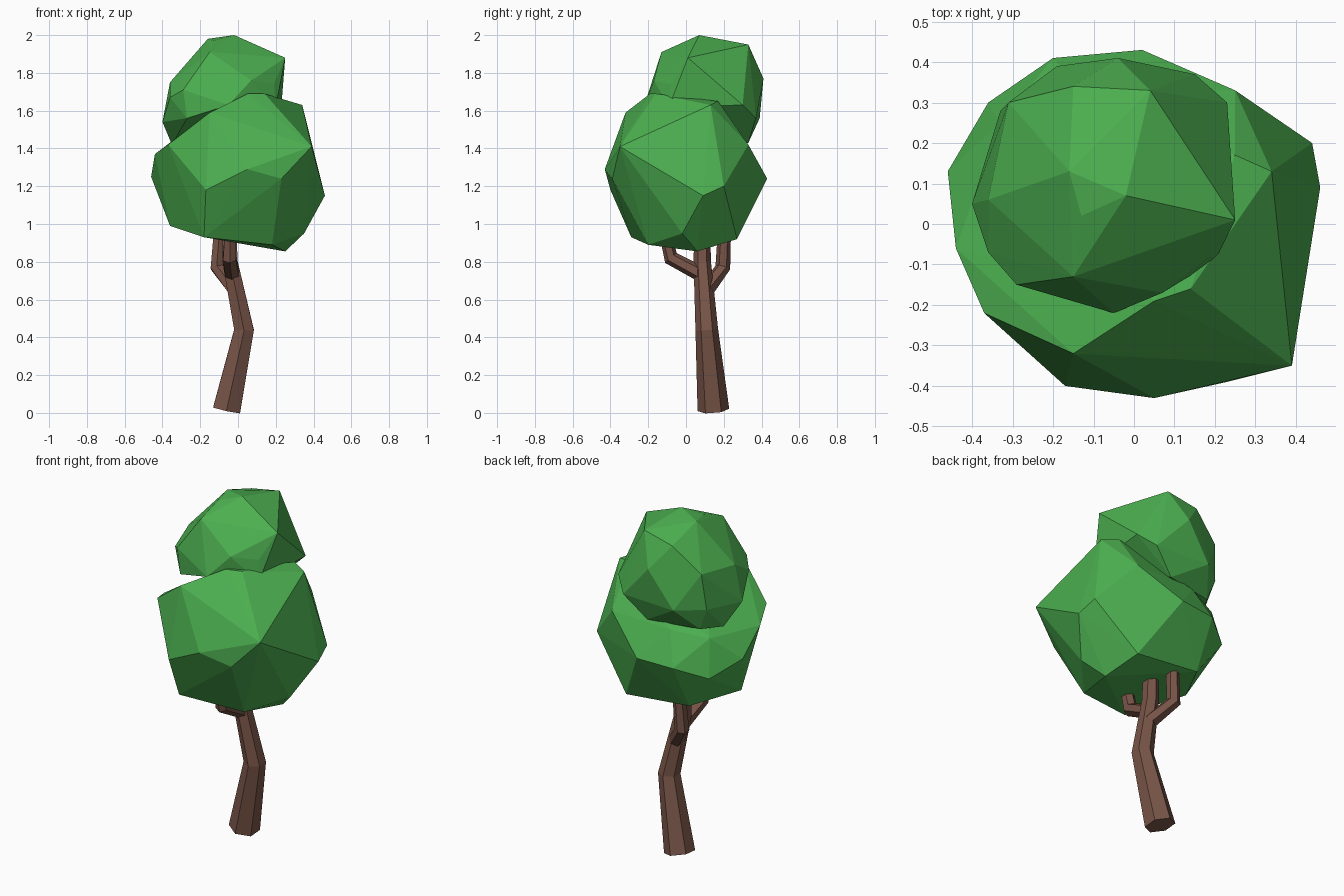
import bpy, bmesh, math
from mathutils import Vector

cube = bpy.data.objects.get("Cube")
if cube:
    bpy.data.objects.remove(cube, do_unlink=True)


def make_material(name, colour):
    material = bpy.data.materials.new(name)
    material.use_nodes = True
    material.diffuse_color = colour
    shader = next(n for n in material.node_tree.nodes if n.type == 'BSDF_PRINCIPLED')
    shader.inputs["Base Color"].default_value = colour
    shader.inputs["Roughness"].default_value = 0.9
    return material


leaf_green = make_material("leaf green", (0.072, 0.429, 0.08, 1))
bark_brown = make_material("bark brown", (0.191, 0.091, 0.065, 1))


def finish(bm, name, material):
    bmesh.ops.recalc_face_normals(bm, faces=bm.faces[:])
    mesh = bpy.data.meshes.new(name)
    bm.to_mesh(mesh)
    bm.free()
    mesh.materials.append(material)
    obj = bpy.data.objects.new(name, mesh)
    bpy.context.scene.collection.objects.link(obj)
    return obj


def faceted_clump(name, corners):
    """Low-poly foliage: the convex skin around a few corner points."""
    bm = bmesh.new()
    for corner in corners:
        bm.verts.new(corner)
    bmesh.ops.convex_hull(bm, input=bm.verts[:])
    loose = [v for v in bm.verts if not v.link_faces]
    bmesh.ops.delete(bm, geom=loose, context='VERTS')
    return finish(bm, name, leaf_green)


def limb(name, path, radii, sides=6):
    """Tapered, angular limb swept along a short path."""
    bm = bmesh.new()
    points = [Vector(p) for p in path]
    rings = []
    for i, (centre, radius) in enumerate(zip(points, radii)):
        before = points[max(i - 1, 0)]
        after = points[min(i + 1, len(points) - 1)]
        along = (after - before).normalized()
        side = Vector((0, 1, 0)).cross(along)
        if side.length < 0.5:
            side = Vector((1, 0, 0))
        side.normalize()
        other = along.cross(side)
        ring = []
        for k in range(sides):
            angle = math.tau * (k + 0.5) / sides
            offset = side * math.cos(angle) + other * math.sin(angle)
            ring.append(bm.verts.new(centre + offset * radius))
        rings.append(ring)
    for lower, upper in zip(rings, rings[1:]):
        for k in range(sides):
            n = (k + 1) % sides
            bm.faces.new((lower[k], lower[n], upper[n], upper[k]))
    bm.faces.new(rings[0])
    bm.faces.new(rings[-1])
    return finish(bm, name, bark_brown)


# Trunk with a kink, and two forked branches
limb("trunk",
     [(-.06, .145, .016), (.032, .11, .44), (-.042, .086, .8), (-.045, .086, 1)],
     [.084, .06, .046, .042])
limb("front_branch",
     [(-.03, .09, .73), (-.045, -.08, .82), (-.04, -.11, .96)],
     [.042, .04, .034])
limb("back_branch",
     [(-.015, .11, .65), (-.11, .195, .77), (-.095, .205, 1)],
     [.042, .04, .034])

# Large lower foliage: top, shoulder, belt and underside corners
faceted_clump("lower_foliage", [
    (.05, -.19, 1.69), (.14, -.16, 1.69), (.34, .13, 1.63), (-.15, -.32, 1.59),
    (.25, .17, 1.65),
    (.39, -.35, 1.41), (-.37, -.22, 1.42), (-.44, -.06, 1.37), (.25, .33, 1.42),
    (-.33, .25, 1.38), (-.36, .3, 1.17), (-.2, .41, 1.23), (-.13, .33, 1.41),
    (.05, -.43, 1.29), (.23, -.39, 1.24), (-.17, -.4, 1.18), (.46, .09, 1.15),
    (.44, .2, 1.2), (-.46, .13, 1.25), (.02, .43, 1.24),
    (.25, .06, .855), (.35, -.02, .95), (.18, -.2, .89), (-.18, -.29, .93),
    (-.36, 0, .99), (.2, .27, .92), (-.21, .27, .96),
])

# Smaller upper foliage, set towards the back
faceted_clump("upper_foliage", [
    (-.02, .07, 2), (-.13, .02, 1.97), (-.16, .13, 1.98), (.04, .33, 1.95),
    (-.15, .34, 1.91), (.25, .01, 1.88), (-.15, -.13, 1.91),
    (-.36, .06, 1.75), (-.36, -.07, 1.67), (-.29, -.15, 1.71), (.07, -.17, 1.76),
    (.19, -.08, 1.74), (-.31, .3, 1.77), (-.04, .41, 1.77),
    (.23, .3, 1.63), (.2, -.09, 1.62), (-.4, .05, 1.54), (-.19, .39, 1.56),
    (.15, .37, 1.56), (-.05, -.22, 1.63), (-.27, -.15, 1.56),
    (-.33, .28, 1.56), (-.28, .27, 1.43), (-.35, .15, 1.42), (.02, .33, 1.43),
])
